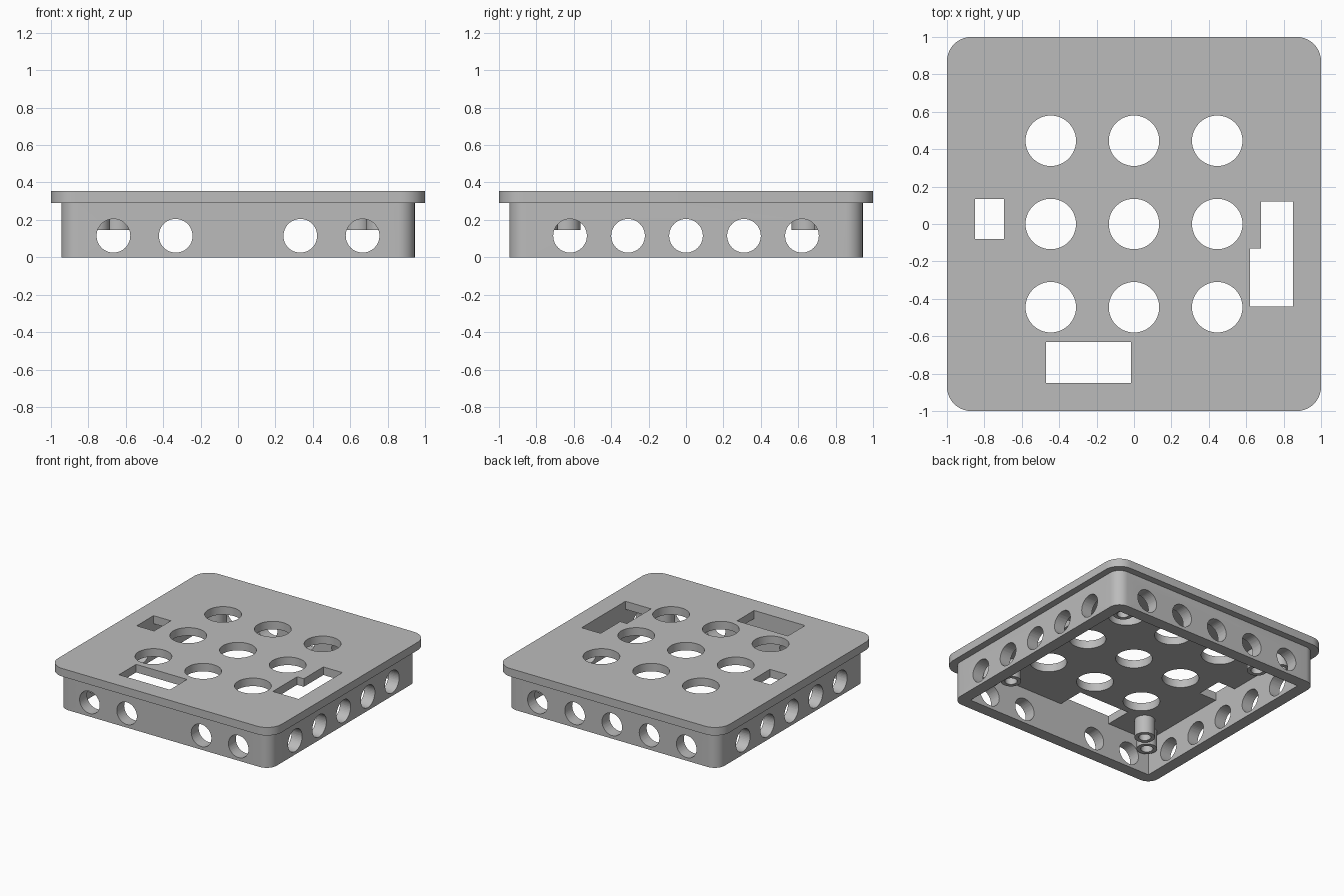
import bpy, bmesh, math
from mathutils import Matrix, Vector

if "Cube" in bpy.data.objects:
    bpy.data.objects.remove(bpy.data.objects["Cube"], do_unlink=True)

grey = bpy.data.materials.new("plain grey")
grey.use_nodes = True
grey.diffuse_color = (0.5, 0.5, 0.5, 1)
grey.node_tree.nodes["Principled BSDF"].inputs["Base Color"].default_value = (0.5, 0.5, 0.5, 1)


def prism(bm, points, z0, z1):
    """Extrude a flat outline from z0 up to z1."""
    face = bm.faces.new([bm.verts.new((x, y, z0)) for x, y in points])
    grown = bmesh.ops.extrude_face_region(bm, geom=[face])["geom"]
    top = [v for v in grown if isinstance(v, bmesh.types.BMVert)]
    bmesh.ops.translate(bm, verts=top, vec=(0, 0, z1 - z0))


def rectangle(x0, x1, y0, y1):
    return [(x0, y0), (x1, y0), (x1, y1), (x0, y1)]


def rounded_square(half, radius, steps=10):
    points = []
    for quarter in range(4):
        mid = math.radians(45 + 90 * quarter)
        cx = math.copysign(half - radius, math.cos(mid))
        cy = math.copysign(half - radius, math.sin(mid))
        for i in range(steps + 1):
            a = math.pi / 2 * (quarter + i / steps)
            points.append((cx + radius * math.cos(a), cy + radius * math.sin(a)))
    return points


def cylinder(bm, centre, radius, depth, axis="Z"):
    turn = {"X": Matrix.Rotation(math.pi / 2, 4, "Y"),
            "Y": Matrix.Rotation(math.pi / 2, 4, "X"), "Z": Matrix()}[axis]
    bmesh.ops.create_cone(bm, cap_ends=True, segments=48, radius1=radius, radius2=radius,
                          depth=depth, matrix=Matrix.Translation(Vector(centre)) @ turn)


def make_object(name, bm):
    bmesh.ops.recalc_face_normals(bm, faces=bm.faces)
    mesh = bpy.data.meshes.new(name)
    bm.to_mesh(mesh)
    bm.free()
    mesh.materials.append(grey)
    obj = bpy.data.objects.new(name, mesh)
    bpy.context.collection.objects.link(obj)
    return obj


def cut(obj, bm):
    """Subtract the cutter shape, then remove the cutter."""
    cutter = make_object("cutter", bm)
    cutter.hide_render = True
    mod = obj.modifiers.new("cut", "BOOLEAN")
    mod.operation, mod.solver, mod.object = "DIFFERENCE", "EXACT", cutter
    bpy.ops.object.select_all(action="DESELECT")
    obj.select_set(True)
    bpy.context.view_layer.objects.active = obj
    bpy.ops.object.modifier_apply(modifier=mod.name)
    bpy.data.objects.remove(cutter, do_unlink=True)
    bpy.ops.object.shade_smooth_by_angle(angle=math.radians(30))


TOP, LEDGE, OUTER, INNER = 0.355, 0.29, 0.945, 0.85

# Top plate with nine round holes and three slots
bm = bmesh.new()
prism(bm, rounded_square(1, 0.13), LEDGE, TOP)
plate = make_object("top_plate", bm)
bm = bmesh.new()
for x in (-0.445, 0, 0.445):
    for y in (-0.445, 0, 0.445):
        cylinder(bm, (x, y, TOP), 0.135, 0.4)
l_slot = [(0.62, -0.44), (INNER, -0.44), (INNER, 0.12), (0.68, 0.12), (0.68, -0.13), (0.62, -0.13)]
for outline in (rectangle(-INNER, -0.695, -0.08, 0.135),
                rectangle(-0.47, -0.015, -INNER, -0.63), l_slot):
    prism(bm, outline, 0.2, 0.5)
cut(plate, bm)

# Side walls: a hollow rounded frame
bm = bmesh.new()
prism(bm, rounded_square(OUTER, 0.09), 0, LEDGE)
walls = make_object("side_walls", bm)
bm = bmesh.new()
prism(bm, rectangle(-INNER, INNER, -INNER, INNER), -0.1, 0.4)
cut(walls, bm)

# Round holes along each wall; the front one has no middle hole
bm = bmesh.new()
wall_mid = (OUTER + INNER) / 2
for i in range(-2, 3):
    for side in (-1, 1):
        cylinder(bm, (side * wall_mid, i * 0.31, 0.115), 0.09, 0.2, "X")
        if i or side > 0:
            cylinder(bm, (i * 0.333, side * wall_mid, 0.115), 0.09, 0.2, "Y")
cut(walls, bm)

# A pair of hollow screw posts hanging in each corner
for sx, x_name in ((1, "left"), (-1, "right")):
    for sy, y_name in ((-1, "front"), (1, "back")):
        for offset, place in ((0.64, "inner"), (0.76, "outer")):
            bm = bmesh.new()
            cylinder(bm, (sx * offset, sy * offset, (0.145 + LEDGE) / 2), 0.075, LEDGE - 0.145)
            post = make_object(f"{y_name}_{x_name}_{place}_post", bm)
            bm = bmesh.new()
            cylinder(bm, (sx * offset, sy * offset, 0.2), 0.045, 0.4)
            cut(post, bm)
